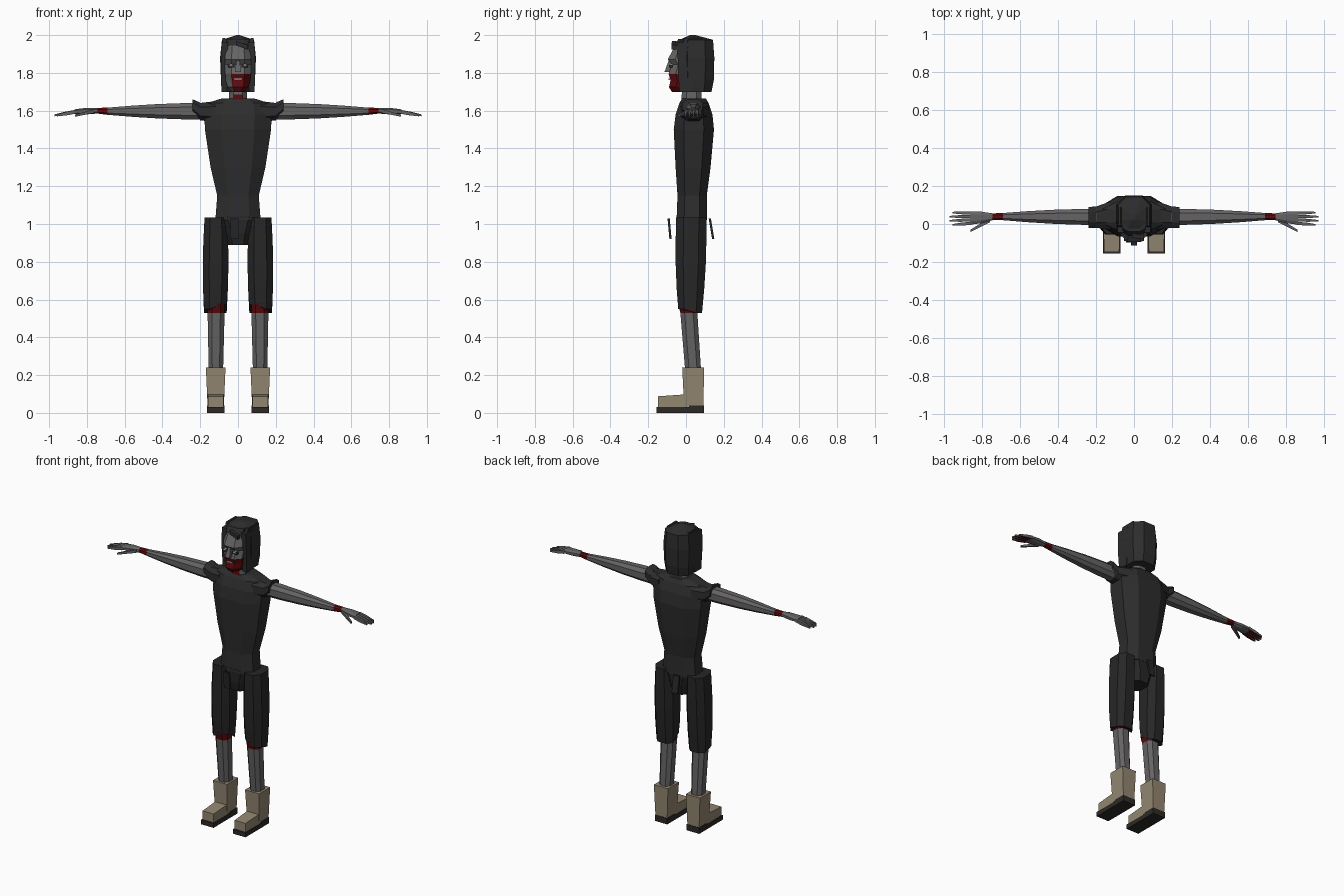
import bpy
import bmesh
import math
from mathutils import Vector

default_cube = bpy.data.objects.get("Cube")
if default_cube:
    bpy.data.objects.remove(default_cube)


def material(name, *colour):
    mat = bpy.data.materials.new(name)
    mat.use_nodes = True
    mat.diffuse_color = (*colour, 1)
    shader = mat.node_tree.nodes["Principled BSDF"]
    shader.inputs["Base Color"].default_value = (*colour, 1)
    return mat


SKIN = material("grey skin", .13, .125, .125)
SHIRT = material("charcoal shirt", .026, .026, .027)
TROUSER = material("black trousers", .02, .02, .02)
HAIR = material("dark hair", .026, .026, .026)
BLOOD = material("dark blood", .11, .003, .004)
LEATHER = material("tan leather", .29, .24, .165)
SOLE = material("dark sole", .025, .023, .02)
IVORY = material("pale ivory", .5, .48, .45)

# Cross-sections: a plain rectangle and one with cut corners
SQUARE = [(1, -1), (1, 1), (-1, 1), (-1, -1)]
OCTAGON = [(1, -.5), (1, .5), (.5, 1), (-.5, 1),
           (-1, .5), (-1, -.5), (-.5, -1), (.5, -1)]


def loft(name, rings, axis, mat, section=OCTAGON, stain=None, reshape=None, side=1):
    """Skin a section through rings of (centre, half size, half size)."""
    along = "xyz".index(axis)
    across, over = [i for i in range(3) if i != along]
    bm = bmesh.new()
    loops = []
    for centre, half_u, half_v in rings:
        loop = []
        for u, v in section:
            point = Vector(centre)
            point[across] += u * half_u
            point[over] += v * half_v
            if reshape:
                reshape(point)
            point.x *= side
            loop.append(bm.verts.new(point))
        loops.append(loop)
    for lower, upper in zip(loops, loops[1:]):
        for i in range(len(section)):
            bm.faces.new((lower[i - 1], lower[i], upper[i], upper[i - 1]))
    bm.faces.new(loops[0])
    bm.faces.new(loops[-1])
    bmesh.ops.recalc_face_normals(bm, faces=bm.faces)
    mesh = bpy.data.meshes.new(name)
    mesh.materials.append(mat)
    if stain:
        mesh.materials.append(BLOOD)
        for face in bm.faces:
            face.material_index = int(stain(face.calc_center_median(), face.normal))
    bm.to_mesh(mesh)
    bm.free()
    obj = bpy.data.objects.new(name, mesh)
    bpy.context.collection.objects.link(obj)


def column(name, levels, mat, **options):
    """Upright central part from levels of (z, half width, front y, back y)."""
    rings = [((0, (front + back) / 2, z), width, (back - front) / 2)
             for z, width, front, back in levels]
    loft(name, rings, "z", mat, **options)


def tube(name, axis, start, size, end, end_size, mat, steps=1, bulge=0, **options):
    """Tapered part between two points, swelling in the middle by bulge."""
    rings = []
    for i in range(steps + 1):
        t = i / steps
        swell = bulge * math.sin(math.pi * t)
        half = Vector(size).lerp(Vector(end_size), t)
        rings.append((Vector(start).lerp(Vector(end), t), half.x + swell, half.y + swell))
    loft(name, rings, axis, mat, **options)


def pair(name, *args, **options):
    """The same tube on the left and the right."""
    tube("left_" + name, *args, side=1, **options)
    tube("right_" + name, *args, side=-1, **options)


def block(name, centre, half_x, half_y, half_z, mat, maker=tube):
    rise = Vector((0, 0, half_z))
    base, top = Vector(centre) - rise, Vector(centre) + rise
    maker(name, "z", base, (half_x, half_y), top, (half_x, half_y), mat, section=SQUARE)


# Shirt body and pelvis
column("shirt_body", [
    (1.02, .12, -.05, .11), (1.15, .11, -.045, .11), (1.3, .145, -.055, .13),
    (1.5, .175, -.065, .148), (1.58, .178, -.055, .14), (1.64, .165, -.035, .12),
    (1.665, .085, -.02, .105)], SHIRT)
column("pelvis", [(.89, .06, -.03, .09), (.95, .075, -.045, .105),
                  (1.04, .115, -.05, .11)], TROUSER)

# Hanging cloth flaps
for name, low, top in (("front_flap", -.082, -.092), ("back_flap", .144, .126)):
    tube(name, "z", (-.02, low, .92), (.022, .006), (-.02, top, 1.03), (.022, .006),
         TROUSER, section=SQUARE)


def torn_hem(point):
    # lift the front of the hem, more on the inner side
    if point.z < .55 and point.y < 0:
        point.z += .045 if point.x < .12 else .02


# Legs with stained knees
pair("trouser_leg", "z", (.12, .022, .53), (.06, .063), (.117, .028, 1.035), (.06, .08),
     TROUSER, steps=4, bulge=.008, reshape=torn_hem)
pair("shin", "z", (.117, .038, .22), (.038, .042), (.116, .015, .53), (.045, .045),
     SKIN, steps=2)
pair("stained_knee", "z", (.116, .015, .53), (.045, .045), (.116, .01, .58), (.046, .053),
     BLOOD)

# Boots
pair("boot_shaft", "z", (.118, .041, .035), (.043, .051), (.118, .038, .24), (.052, .058),
     LEATHER, section=SQUARE)
pair("boot_toe", "y", (.118, -.147, .058), (.04, .03), (.118, 0, .064), (.043, .034),
     LEATHER, section=SQUARE)
block("boot_sole", (.118, -.03, .015), .046, .125, .015, SOLE, maker=pair)
block("boot_heel", (.118, .055, .02), .046, .04, .02, SOLE, maker=pair)

# Sleeves with flared cuffs
pair("sleeve", "x", (.12, .045, 1.595), (.075, .055), (.2, .036, 1.595), (.056, .046), SHIRT)
pair("sleeve_cuff", "x", (.2, .036, 1.597), (.056, .046), (.24, .035, 1.625), (.055, .035),
     SHIRT)

# Arms, stained wrists and hands
pair("arm", "x", (.16, .037, 1.597), (.043, .045), (.69, .039, 1.597), (.019, .019),
     SKIN, steps=4, bulge=.006)
pair("stained_wrist", "x", (.69, .039, 1.597), (.019, .019), (.745, .039, 1.6), (.017, .015),
     BLOOD)
pair("palm", "x", (.745, .038, 1.6), (.018, .015), (.865, .031, 1.595), (.035, .012),
     SKIN, steps=2, bulge=.004)
for i in range(4):
    root, tip = .004 + .018 * i, -.013 + .025 * i
    reach = .98 - .015 * abs(i - 1.5)
    pair(f"finger_{i + 1}", "x", (.855, root, 1.595), (.008, .01),
         (reach, (root + tip) / 2, 1.575), (.004, .005), SKIN, steps=2, bulge=.002,
         section=SQUARE, stain=lambda centre, normal: normal.z < -.3)
pair("thumb", "x", (.76, .02, 1.598), (.012, .01), (.862, -.036, 1.574), (.006, .006),
     SKIN, section=SQUARE)

# Neck with a stain on the throat
tube("neck", "z", (0, .03, 1.63), (.05, .055), (0, .03, 1.74), (.045, .05), SKIN, steps=2,
     stain=lambda centre, normal: normal.y < -.9 and centre.z < 1.7)

# Face, stained around one side of the mouth
face_outline = [(1.7, .035, -.075), (1.725, .055, -.09), (1.76, .065, -.082),
                (1.795, .068, -.092), (1.845, .07, -.075), (1.872, .07, -.096),
                (1.95, .06, -.055), (1.965, .05, -.03)]
column("face", [(*level, .06) for level in face_outline], SKIN,
       stain=lambda centre, normal: centre.z < 1.79 and centre.x > -.01)
tube("nose", "z", (0, -.092, 1.805), (.017, .022), (0, -.08, 1.865), (.008, .012),
     SKIN, section=SQUARE)
block("upper_teeth", (0, -.088, 1.766), .02, .004, .004, IVORY)
block("eye_socket", (.036, -.08, 1.835), .017, .009, .007, HAIR, maker=pair)
block("eye", (.036, -.081, 1.843), .008, .01, .005, IVORY, maker=pair)

# Hair shell with peaked crown, side locks, tufts and fringe
column("hair", [(1.7, .083, -.025, .135), (1.76, .09, -.035, .147),
                (1.88, .095, -.04, .15), (1.975, .085, -.033, .143),
                (2, .008, .02, .05)], HAIR)
pair("side_lock", "z", (.073, 0, 1.7), (.015, .035), (.07, 0, 1.96), (.018, .045), HAIR,
     steps=2, bulge=.003, section=SQUARE)
pair("hair_tuft", "z", (.06, .01, 1.94), (.025, .03), (.076, .04, 1.985), (.006, .05), HAIR,
     section=SQUARE)
column("fringe", [(1.945, .058, -.062, 0), (1.98, .06, -.04, .03)], HAIR)
tube("loose_strand", "x", (-.01, -.062, 1.956), (.012, .012), (.05, -.064, 1.936), (.014, .012),
     HAIR, section=SQUARE)
